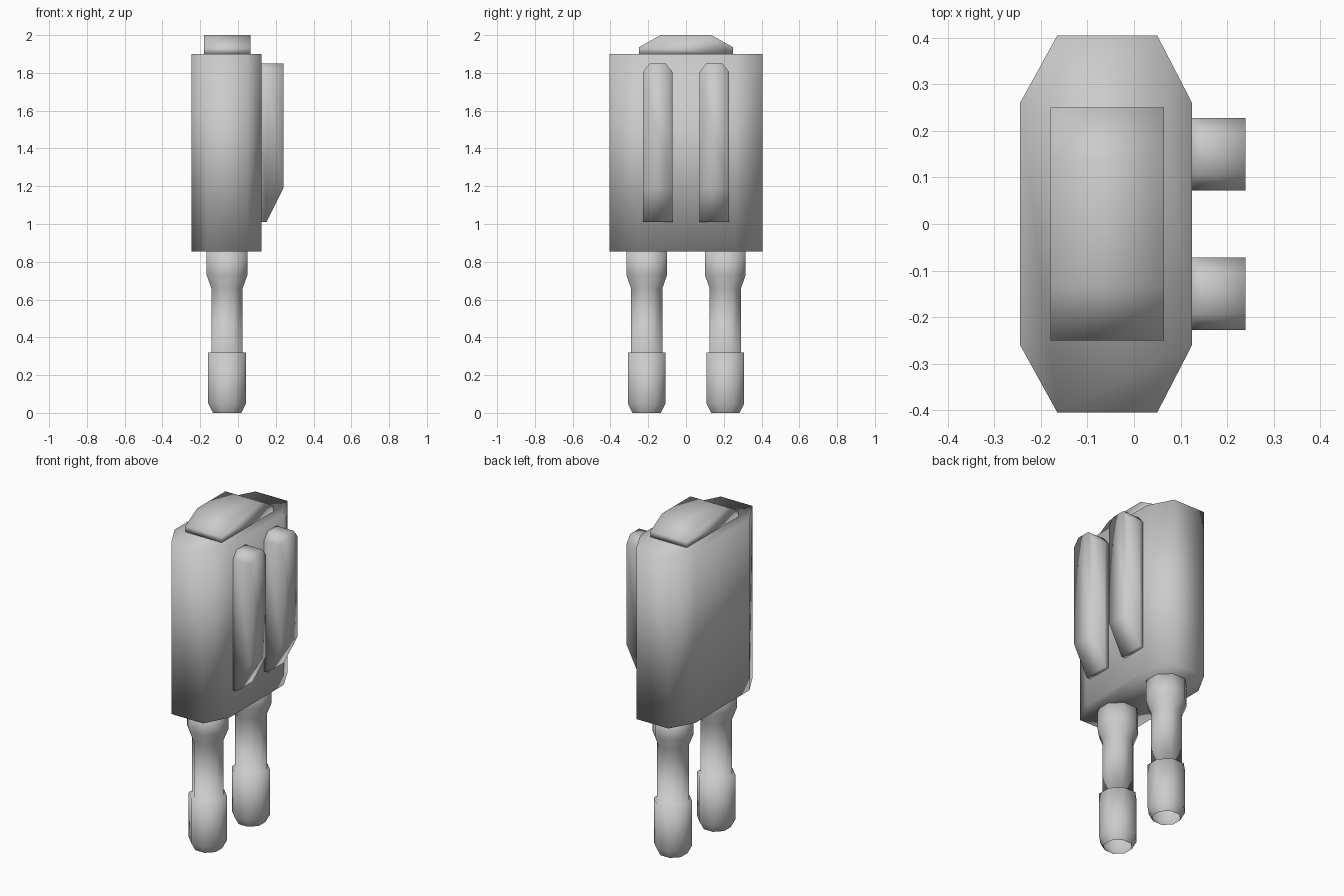
import bpy
import math

if "Cube" in bpy.data.objects:
    bpy.data.objects.remove(bpy.data.objects["Cube"])


def loft(name, rings, cap_start=True, cap_end=True):
    """Skin a list of equal-length point rings into one smooth-shaded mesh."""
    n = len(rings[0])
    verts = [p for ring in rings for p in ring]
    faces = []
    for r in range(len(rings) - 1):
        for i in range(n):
            j = (i + 1) % n
            faces.append((r * n + i, r * n + j, (r + 1) * n + j, (r + 1) * n + i))
    if cap_start:
        faces.append(tuple(reversed(range(n))))
    if cap_end:
        faces.append(tuple(range((len(rings) - 1) * n, len(rings) * n)))
    mesh = bpy.data.meshes.new(name)
    mesh.from_pydata(verts, [], faces)
    mesh.shade_smooth()
    obj = bpy.data.objects.new(name, mesh)
    bpy.context.collection.objects.link(obj)
    return obj


# Body: elongated octagonal block
outline = [(0.05, -0.405), (0.125, -0.26), (0.125, 0.26), (0.05, 0.405),
           (-0.165, 0.405), (-0.245, 0.26), (-0.245, -0.26), (-0.165, -0.405)]
loft("body", [[(x, y, z) for x, y in outline] for z in (0.855, 1.9)])

# Top cap: chamfered side profile extruded across x
cap = [(-0.25, 1.9), (0.25, 1.9), (0.25, 1.935), (0.135, 2.0), (-0.135, 2.0), (-0.25, 1.935)]
loft("top_cap", [[(x, y, z) for y, z in cap] for x in (-0.18, 0.065)])


def pod_ring(x, cy, bottom):
    w, t = 0.078, 0.043
    return [(x, cy - w, bottom), (x, cy + w, bottom), (x, cy + w, 1.805),
            (x, cy + t, 1.85), (x, cy - t, 1.85), (x, cy - w, 1.805)]


# Leg profile (radius across flats, z); the foot end is left open
LEG = [(0.075, 0.0), (0.1, 0.05), (0.1, 0.32), (0.083, 0.32),
       (0.083, 0.66), (0.108, 0.73), (0.108, 0.86)]


def leg_ring(r, cy, z):
    r /= math.cos(math.pi / 8)
    angles = [(i + 0.5) * math.pi / 4 for i in range(8)]
    return [(-0.058 + r * math.cos(a), cy + r * math.sin(a), z) for a in angles]


for side, s in (("front", -1), ("back", 1)):
    # Side pods with sloped lower ends
    loft(side + "_pod", [pod_ring(x, s * 0.15, b)
                         for x, b in ((0.12, 1.01), (0.15, 1.01), (0.24, 1.19))])
    # Octagonal legs with thicker feet
    loft(side + "_leg", [leg_ring(r, s * 0.208, z) for r, z in LEG], cap_start=False)
